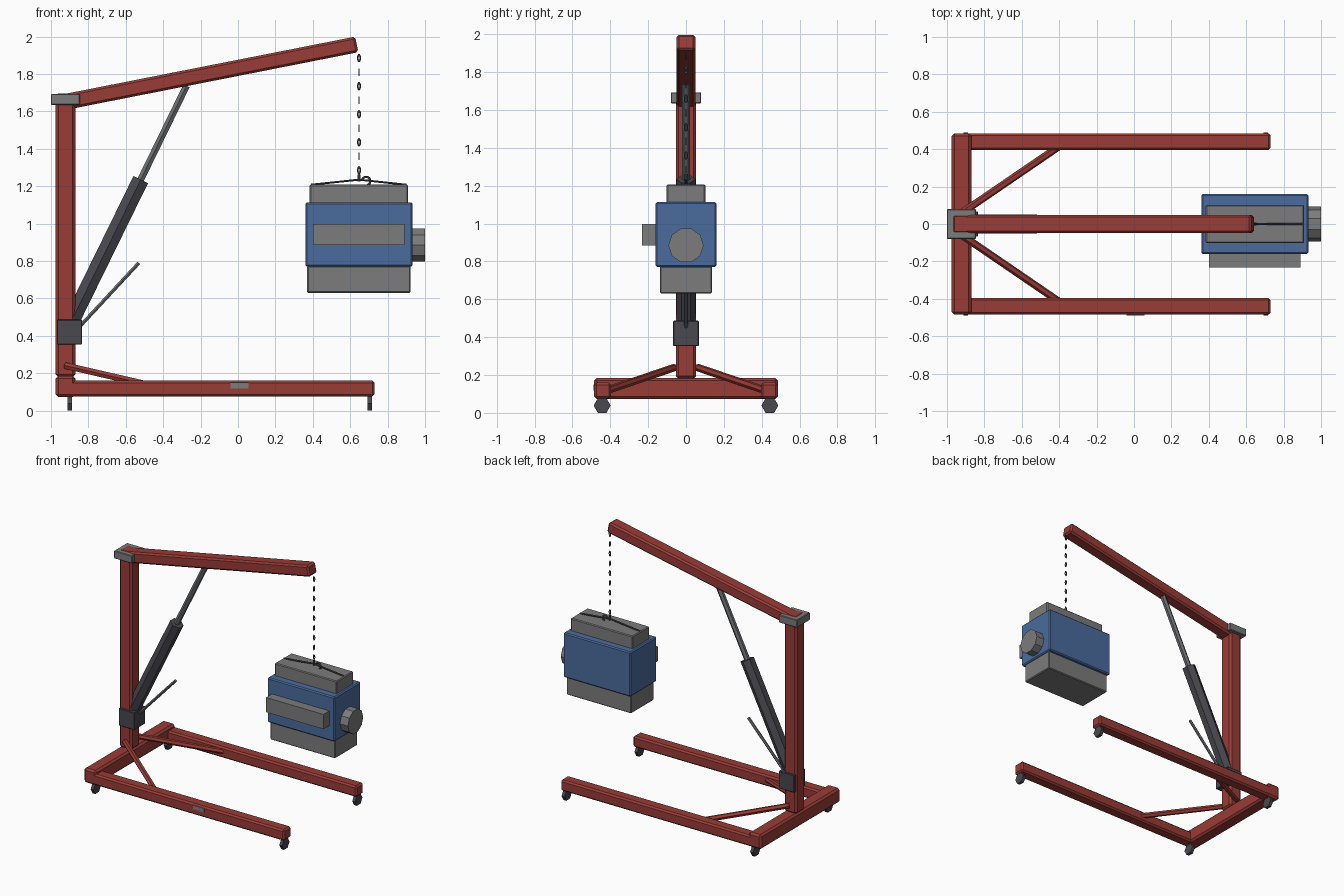
import bpy, bmesh, math
from mathutils import Vector, Matrix

if "Cube" in bpy.data.objects:
    bpy.data.objects.remove(bpy.data.objects["Cube"])


def material(name, r, g, b):
    m = bpy.data.materials.new(name)
    m.use_nodes = True
    m.diffuse_color = (r, g, b, 1)
    m.node_tree.nodes["Principled BSDF"].inputs["Base Color"].default_value = (r, g, b, 1)
    return m


RED = material("red paint", 0.32, 0.045, 0.037)
BLUE = material("blue paint", 0.07, 0.15, 0.34)
GREY = material("grey metal", 0.2, 0.2, 0.2)
DARK = material("dark metal", 0.065, 0.065, 0.078)
STEEL = material("steel", 0.15, 0.155, 0.165)


def finish(bm, name, mat, bevel=0.0):
    mesh = bpy.data.meshes.new(name)
    bm.to_mesh(mesh)
    bm.free()
    mesh.materials.append(mat)
    obj = bpy.data.objects.new(name, mesh)
    bpy.context.collection.objects.link(obj)
    if bevel:
        mod = obj.modifiers.new("bevel", "BEVEL")
        mod.width = bevel
        mod.segments = 1
    return obj


def box(name, x, y, z, mat, bevel=0.0):
    """Box from (min, max) ranges on each axis."""
    bm = bmesh.new()
    bmesh.ops.create_cube(bm, size=1)
    size = [r[1] - r[0] for r in (x, y, z)]
    mid = Vector([(r[0] + r[1]) / 2 for r in (x, y, z)])
    bmesh.ops.transform(bm, matrix=Matrix.Translation(mid) @ Matrix.Diagonal((*size, 1)), verts=bm.verts)
    return finish(bm, name, mat, bevel)


def frame(a, b):
    """Matrix at the middle of a-b, local z along it, local y near world y."""
    a, b = Vector(a), Vector(b)
    w = (b - a).normalized()
    u = Vector((0, 1, 0)).cross(w).normalized()
    v = w.cross(u)
    m = Matrix((u, v, w)).transposed().to_4x4()
    m.translation = (a + b) / 2
    return m, (b - a).length


def rod(name, a, b, radius, mat, sides=6):
    m, length = frame(a, b)
    bm = bmesh.new()
    bmesh.ops.create_cone(bm, cap_ends=True, segments=sides, radius1=radius,
                          radius2=radius, depth=length, matrix=m)
    return finish(bm, name, mat)


def beam(name, a, b, height, width, mat, bevel):
    m, length = frame(a, b)
    bm = bmesh.new()
    bmesh.ops.create_cube(bm, size=1, matrix=m @ Matrix.Diagonal((height, width, length, 1)))
    return finish(bm, name, mat, bevel)


def ring(name, centre, major, minor, stretch, turn, mat, arc=1.0):
    """Upright ring in the xz plane, stretched in z, turned about z."""
    bm = bmesh.new()
    steps, sides = 10, 5
    count = round(steps * arc)
    closed = count == steps
    loops = []
    for i in range(count if closed else count + 1):
        t = math.tau * i / steps
        loop = []
        for j in range(sides):
            p = math.tau * j / sides
            d = major + minor * math.cos(p)
            loop.append(bm.verts.new((d * math.cos(t), minor * math.sin(p), stretch * d * math.sin(t))))
        loops.append(loop)
    for i in range(count):
        one, two = loops[i], loops[(i + 1) % len(loops)]
        for j in range(sides):
            k = (j + 1) % sides
            bm.faces.new((one[j], one[k], two[k], two[j]))
    if not closed:
        bm.faces.new(loops[0])
        bm.faces.new(loops[-1])
    bmesh.ops.recalc_face_normals(bm, faces=bm.faces)
    bmesh.ops.transform(bm, matrix=Matrix.Translation(centre) @ Matrix.Rotation(turn, 4, "Z"), verts=bm.verts)
    return finish(bm, name, mat)


# Base frame
box("rear_crossbeam", (-0.975, -0.87), (-0.485, 0.485), (0.073, 0.185), RED, 0.014)
for side, s in (("left", 1), ("right", -1)):
    box(f"{side}_leg", (-0.97, 0.73), sorted((s * 0.395, s * 0.485)), (0.075, 0.16), RED, 0.012)
    rod(f"{side}_brace", (-0.92, s * 0.06, 0.24), (-0.40, s * 0.415, 0.12), 0.02, RED)
    for end, x in (("rear", -0.9), ("front", 0.705)):
        rod(f"{side}_{end}_caster", (x - 0.012, s * 0.443, 0.039), (x + 0.012, s * 0.443, 0.039), 0.045, DARK)
box("leg_plate", (-0.04, 0.055), (-0.49, -0.484), (0.118, 0.15), GREY)

# Post, top bracket and boom
box("post", (-0.975, -0.87), (-0.054, 0.054), (0.18, 1.697), RED, 0.014)
box("post_bracket", (-1.0, -0.845), (-0.08, 0.08), (1.635, 1.694), GREY, 0.004)
beam("boom", (-0.912, 0, 1.653), (0.635, 0, 1.958), 0.085, 0.098, RED, 0.012)

# Hydraulic jack
box("jack_base", (-0.968, -0.834), (-0.068, 0.068), (0.353, 0.487), DARK, 0.004)
rod("jack_cylinder", (-0.905, 0, 0.45), (-0.52, 0, 1.235), 0.05, DARK)
rod("jack_piston", (-0.54, 0, 1.195), (-0.275, 0, 1.737), 0.021, STEEL)
rod("jack_handle", (-0.86, 0, 0.435), (-0.53, 0, 0.79), 0.011, STEEL)

# Chain, hook and lifting sling
for i in range(9):
    ring(f"chain_link_{i + 1}", (0.647, 0, 1.885 - 0.075 * i), 0.007, 0.004, 2.1, (i % 2) * math.pi / 2, DARK)
rod("chain_shank", (0.647, 0, 1.225), (0.647, 0, 1.262), 0.008, DARK)
ring("hook", (0.685, 0, 1.228), 0.022, 0.007, 1, math.pi, DARK, 0.7)
for side, x in (("front", 0.9), ("rear", 0.39)):
    rod(f"{side}_sling", (0.647, 0, 1.235), (x, 0, 1.208), 0.006, DARK)

# Hanging engine
box("engine_block", (0.36, 0.933), (-0.16, 0.16), (0.77, 1.113), BLUE, 0.008)
box("engine_head", (0.383, 0.91), (-0.102, 0.102), (1.1, 1.208), GREY, 0.006)
box("oil_pan", (0.37, 0.922), (-0.137, 0.137), (0.63, 0.775), GREY, 0.006)
box("side_manifold", (0.402, 0.89), (-0.232, -0.155), (0.885, 0.998), GREY)
rod("drive_housing", (0.925, 0, 0.885), (1.0, 0, 0.885), 0.093, GREY, 10)
